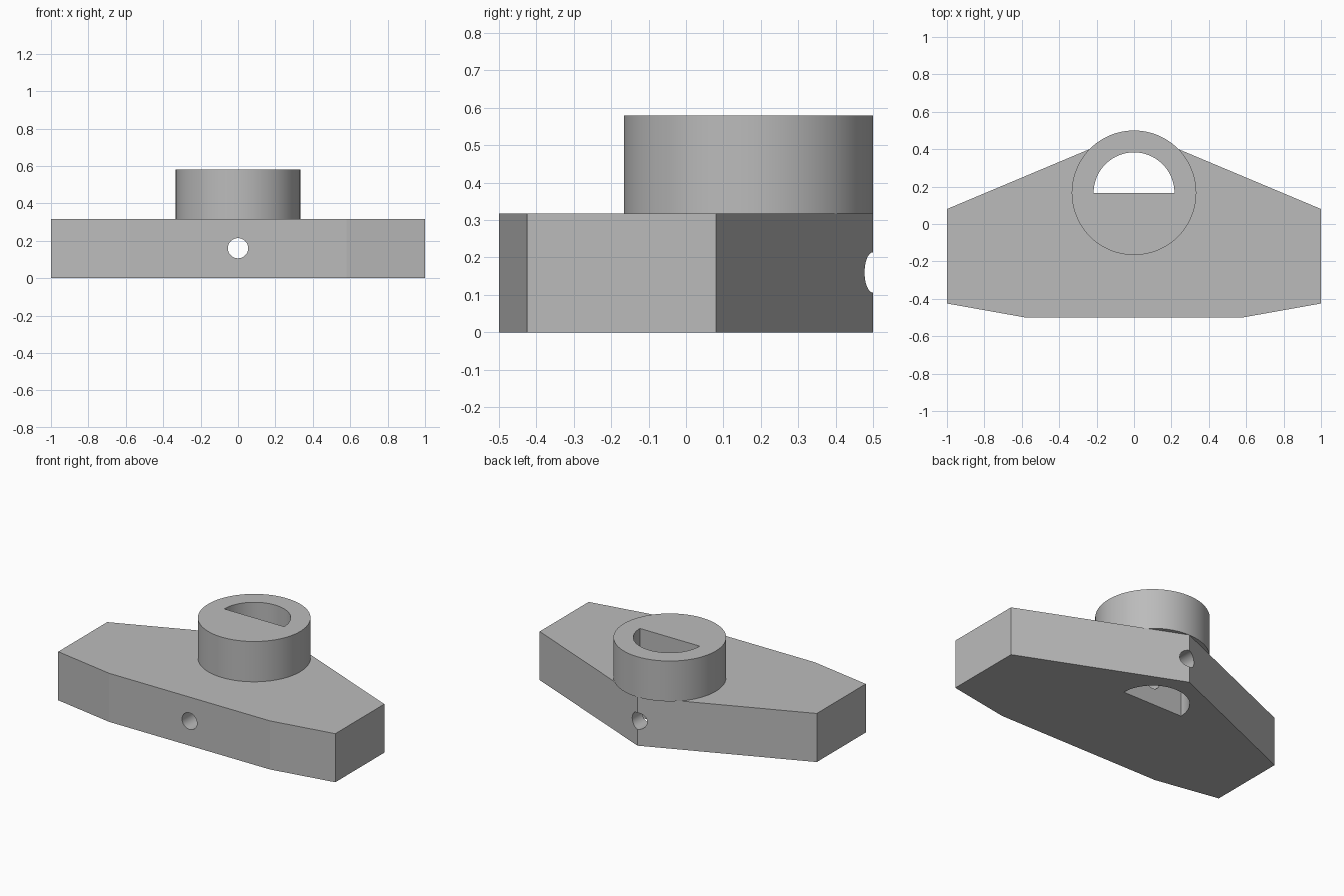
import bpy
import bmesh
import math
from mathutils import Matrix

old = bpy.data.objects.get("Cube")
if old:
    bpy.data.objects.remove(old, do_unlink=True)

BASE_TOP, BOSS_TOP = 0.317, 0.58
BOSS_Y, BOSS_R = 0.167, 0.333

grey = bpy.data.materials.new("plain grey")
grey.use_nodes = True
colour = (0.5, 0.5, 0.5, 1)
grey.diffuse_color = colour
grey.node_tree.nodes["Principled BSDF"].inputs["Base Color"].default_value = colour


def arc(radius, start, end, count, y=0):
    """Points along an arc about (0, y), both ends included."""
    steps = [start + (end - start) * i / (count - 1) for i in range(count)]
    return [(radius * math.cos(a), y + radius * math.sin(a)) for a in steps]


def prism(name, outline, z0, z1, matrix=Matrix()):
    """Extrude a flat outline from z0 to z1."""
    bm = bmesh.new()
    face = bm.faces.new([bm.verts.new((x, y, z0)) for x, y in outline])
    top = bmesh.ops.extrude_face_region(bm, geom=[face])["geom"]
    verts = [v for v in top if isinstance(v, bmesh.types.BMVert)]
    bmesh.ops.translate(bm, verts=verts, vec=(0, 0, z1 - z0))
    bm.transform(matrix)
    bmesh.ops.recalc_face_normals(bm, faces=bm.faces)
    mesh = bpy.data.meshes.new(name)
    bm.to_mesh(mesh)
    bm.free()
    mesh.materials.append(grey)
    obj = bpy.data.objects.new(name, mesh)
    bpy.context.collection.objects.link(obj)
    return obj


def cut(target, cutter):
    mod = target.modifiers.new(cutter.name, "BOOLEAN")
    mod.operation = "DIFFERENCE"
    mod.solver = "EXACT"
    mod.object = cutter
    bpy.context.view_layer.objects.active = target
    bpy.ops.object.modifier_apply(modifier=mod.name)


# Tapered base plate with a pointed back
half = [(0.58, -0.5), (1, -0.425), (1, 0.08)]
outline = half + [(0, 0.5)] + [(-x, y) for x, y in reversed(half)]
base = prism("base_plate", outline, 0, BASE_TOP)

# Round boss standing on the plate, overhanging the back edges
boss = prism("round_boss", arc(BOSS_R, 0, math.tau, 97, BOSS_Y)[:-1], BASE_TOP, BOSS_TOP)

# D-shaped shaft hole through both parts
shaft = prism("shaft_cutter", arc(0.216, 0, math.pi, 49, BOSS_Y), -0.1, BOSS_TOP + 0.1)

# Cross hole from front to back through the plate
turn = Matrix.Translation((0, 0, 0.16)) @ Matrix.Rotation(math.pi / 2, 4, "X")
pin = prism("pin_cutter", arc(0.054, 0, math.tau, 49)[:-1], -0.7, 0.7, turn)

cut(base, shaft)
cut(base, pin)
cut(boss, shaft)
for cutter in (shaft, pin):
    bpy.data.objects.remove(cutter, do_unlink=True)

# Smooth the curved walls and keep the edges sharp
bpy.ops.object.select_all(action="DESELECT")
for part in (base, boss):
    part.select_set(True)
bpy.context.view_layer.objects.active = base
bpy.ops.object.shade_smooth_by_angle(angle=math.radians(8))
